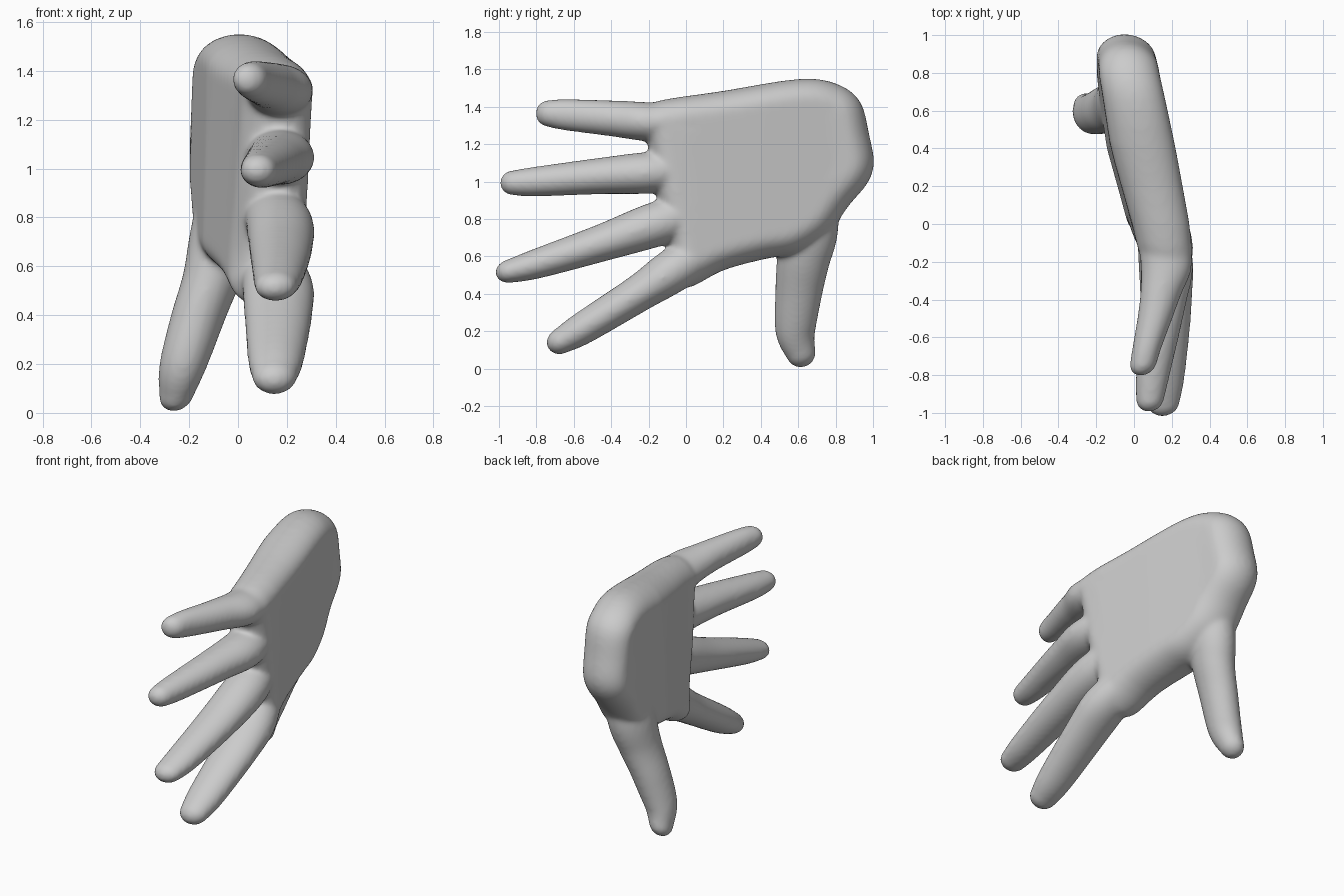
import bpy, bmesh, math
from mathutils import Vector

if "Cube" in bpy.data.objects:
    bpy.data.objects.remove(bpy.data.objects["Cube"])

bm = bmesh.new()


def lerp_table(table, v):
    """Piecewise linear lookup in rows of (key, a, b)."""
    if v <= table[0][0]:
        return table[0][1:]
    for p, q in zip(table, table[1:]):
        if v <= q[0]:
            f = (v - p[0]) / (q[0] - p[0])
            return [a + (b - a) * f for a, b in zip(p[1:], q[1:])]
    return table[-1][1:]


def catmull(pts, steps, closed):
    """Smooth curve through the points (vectors of any size)."""
    n, out = len(pts), []
    for i in range(n if closed else n - 1):
        if closed:
            p = [pts[(i + k) % n] for k in (-1, 0, 1, 2)]
        else:
            p = [pts[min(max(i + k, 0), n - 1)] for k in (-1, 0, 1, 2)]
        for s in range(steps):
            t = s / steps
            out.append(0.5 * (2 * p[1] + (p[2] - p[0]) * t
                              + (2 * p[0] - 5 * p[1] + 4 * p[2] - p[3]) * t ** 2
                              + (3 * p[1] - p[0] - 3 * p[2] + p[3]) * t ** 3))
    return out if closed else out + [pts[-1]]


def skin(rings, start, end):
    """Closed loft through rings of points with a point at both ends."""
    rings = [[bm.verts.new(p) for p in r] for r in rings]
    n = len(rings[0])
    for a, b in zip(rings, rings[1:]):
        for i in range(n):
            j = (i + 1) % n
            bm.faces.new((a[i], a[j], b[j], b[i]))
    for ring, tip in ((rings[0], start), (rings[-1], end)):
        v = bm.verts.new(tip)
        for i in range(n):
            bm.faces.new((ring[i], ring[(i + 1) % n], v))


# Palm: side outline with rounded rim, leaning sideways towards the wrist
OUTLINE = [(-0.19, 1.42), (0.2, 1.485), (0.6, 1.548), (0.8, 1.525), (0.93, 1.43),
           (0.98, 1.25), (1.005, 1.1), (0.97, 0.99), (0.87, 0.87), (0.76, 0.72),
           (0.6, 0.62), (0.42, 0.585), (0.2, 0.525), (0.0, 0.43), (-0.09, 0.52),
           (-0.09, 0.66), (-0.16, 0.93), (-0.2, 1.18), (-0.23, 1.32)]
SECTION = [(-0.2, 0.17, 0.138), (0.0, 0.135, 0.152), (0.4, 0.04, 0.172),
           (0.8, -0.035, 0.16), (1.0, -0.05, 0.15)]    # y, centre x, half width
RIM = 0.12


def palm_point(yz, t):
    c, h = lerp_table(SECTION, yz.x)
    return (c + h * t + 0.03 * (yz.y - 1.1), yz.x, yz.y)


outline = catmull([Vector(p) for p in OUTLINE], 4, True)
n = len(outline)
normals = []
for i in range(n):
    d = (outline[(i + 2) % n] - outline[i - 2]).normalized()
    normals.append(Vector((-d.y, d.x)))
if sum((outline[i - 1].cross(outline[i])) for i in range(n)) < 0:
    normals = [-v for v in normals]
centre = Vector((0.4, 1.05))


def rim_ring(a):
    return [p + v * RIM * (1 - math.cos(a)) for p, v in zip(outline, normals)]


rings = []
for side, scales in ((-1, (0.2, 0.4, 0.6, 0.8)), (1, (0.8, 0.6, 0.4, 0.2))):
    flat = [[palm_point(centre + (p - centre) * s, side) for p in rim_ring(math.pi / 2)]
            for s in scales]
    if side < 0:
        rings += flat
        for k in range(-8, 9):
            a = k / 8 * math.pi / 2
            rings.append([palm_point(p, math.sin(a)) for p in rim_ring(a)])
    else:
        rings += flat
skin(rings, palm_point(centre, -1), palm_point(centre, 1))


# Fingers and thumb: stations of x, y, z, sideways radius, up-down radius
def finger(stations):
    path = catmull([Vector(s) for s in stations], 6, False)
    m = len(path)
    rings = []
    for i, s in enumerate(path):
        pos = s.to_3d() if len(s) == 3 else Vector(s[:3])
        d = Vector(path[min(i + 1, m - 1)][:3]) - Vector(path[max(i - 1, 0)][:3])
        d.normalize()
        up = d.cross(Vector((1, 0, 0))).normalized()
        rings.append((pos, Vector((1, 0, 0)), up, d, s[3], s[4]))

    def ring(r, scale=1.0, push=0.0):
        pos, ax, up, d, ra, rb = r
        return [pos + d * push + ax * ra * scale * math.cos(a) + up * rb * scale * math.sin(a)
                for a in (k * math.tau / 24 for k in range(24))]

    out = [ring(r) for r in rings]
    end = rings[-1]
    dome = (end[4] + end[5]) / 2
    for k in range(1, 6):
        a = k / 6 * math.pi / 2
        out.append(ring(end, math.cos(a), dome * math.sin(a)))
    skin(out, rings[0][0], end[0] + end[3] * dome)


FINGERS = [
    # little finger
    [(0.09, 0.15, 1.3, 0.11, 0.1), (0.17, -0.18, 1.318, 0.138, 0.105),
     (0.135, -0.4, 1.338, 0.105, 0.096), (0.07, -0.65, 1.358, 0.078, 0.084),
     (0.05, -0.735, 1.364, 0.072, 0.072)],
    # ring finger
    [(0.1, 0.15, 1.07, 0.11, 0.1), (0.172, -0.18, 1.048, 0.14, 0.112),
     (0.15, -0.45, 1.03, 0.12, 0.098), (0.1, -0.8, 1.0, 0.09, 0.08),
     (0.085, -0.925, 0.993, 0.075, 0.067)],
    # middle finger
    [(0.11, 0.15, 0.86, 0.11, 0.1), (0.168, -0.14, 0.778, 0.138, 0.12),
     (0.175, -0.45, 0.672, 0.13, 0.1), (0.165, -0.8, 0.56, 0.105, 0.08),
     (0.155, -0.945, 0.52, 0.088, 0.063)],
    # index finger
    [(0.11, 0.15, 0.66, 0.11, 0.1), (0.16, -0.06, 0.53, 0.145, 0.118),
     (0.165, -0.25, 0.404, 0.14, 0.1), (0.155, -0.55, 0.217, 0.115, 0.087),
     (0.15, -0.668, 0.148, 0.092, 0.07)],
    # thumb
    [(-0.02, 0.66, 1.0, 0.12, 0.15), (-0.06, 0.655, 0.75, 0.135, 0.16),
     (-0.1, 0.625, 0.57, 0.125, 0.142), (-0.16, 0.602, 0.4, 0.115, 0.126),
     (-0.222, 0.585, 0.2, 0.1, 0.108), (-0.25, 0.615, 0.08, 0.073, 0.08)],
]
for stations in FINGERS:
    finger(stations)

bmesh.ops.recalc_face_normals(bm, faces=bm.faces)
mesh = bpy.data.meshes.new("hand")
bm.to_mesh(mesh)
bm.free()
hand = bpy.data.objects.new("hand", mesh)
bpy.context.collection.objects.link(hand)

skin_grey = bpy.data.materials.new("light grey")
skin_grey.diffuse_color = (0.6, 0.6, 0.6, 1)
skin_grey.use_nodes = True
skin_grey.node_tree.nodes["Principled BSDF"].inputs["Base Color"].default_value = skin_grey.diffuse_color
mesh.materials.append(skin_grey)

# Fuse palm and fingers into one soft skin
fuse = hand.modifiers.new("fuse", 'REMESH')
fuse.mode = 'VOXEL'
fuse.voxel_size = 0.013
fuse.use_smooth_shade = True
soften = hand.modifiers.new("soften", 'SMOOTH')
soften.factor = 0.5
soften.iterations = 14
